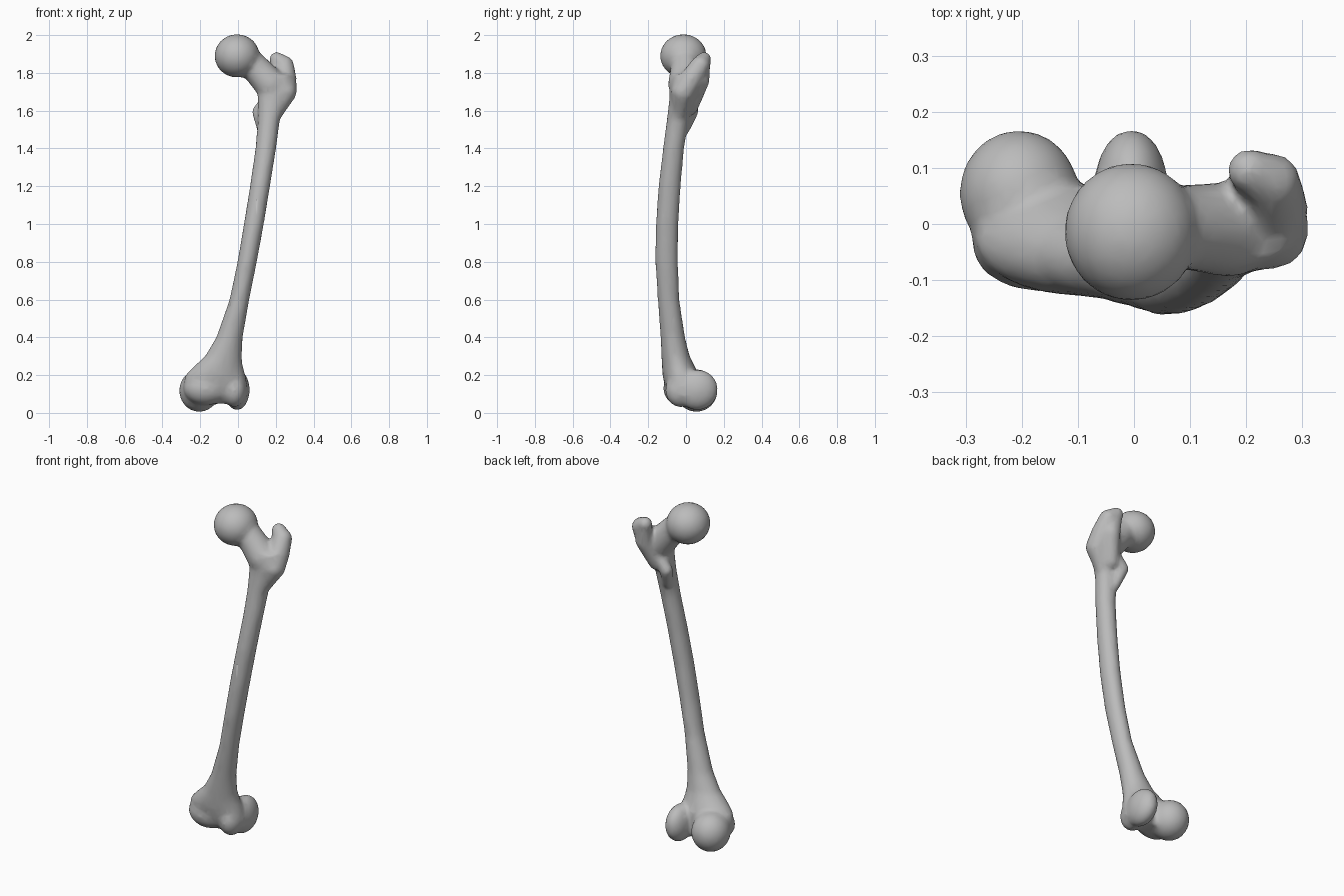
import bpy, bmesh
from math import pi, sin, cos
from mathutils import Vector, Matrix

cube = bpy.data.objects.get("Cube")
if cube:
    bpy.data.objects.remove(cube)

SIDES = 24
bm = bmesh.new()


def skin_rings(rings):
    """Bridge a list of point rings into a closed tube."""
    loops = [[bm.verts.new(p) for p in ring] for ring in rings]
    faces = [bm.faces.new(loops[0]), bm.faces.new(loops[-1])]
    for low, high in zip(loops, loops[1:]):
        for i in range(SIDES):
            j = (i + 1) % SIDES
            faces.append(bm.faces.new((low[i], low[j], high[j], high[i])))
    bmesh.ops.recalc_face_normals(bm, faces=faces)


def column(sections):
    """Horizontal oval sections given as z, x range, y range."""
    rings = []
    for z, x0, x1, y0, y1 in sections:
        ring = []
        for i in range(SIDES):
            a = 2 * pi * i / SIDES
            ring.append(((x0 + x1) / 2 + (x1 - x0) / 2 * cos(a),
                         (y0 + y1) / 2 + (y1 - y0) / 2 * sin(a), z))
        rings.append(ring)
    skin_rings(rings)


def ball(centre, size, tilt=0.0, axis='X'):
    """Ellipsoid with given half sizes."""
    m = (Matrix.Translation(centre) @ Matrix.Rotation(tilt, 4, axis)
         @ Matrix.Diagonal((*size, 1)))
    bmesh.ops.create_uvsphere(bm, u_segments=SIDES, v_segments=16, radius=1, matrix=m)


def limb(path):
    """Round tapered limb through (point, radius) pairs, with ball joints."""
    for (p, r), (q, s) in zip(path, path[1:]):
        p, q = Vector(p), Vector(q)
        turn = (q - p).to_track_quat('Z', 'Y')
        rings = []
        for c, rad in ((p, r), (q, s)):
            rings.append([c + turn @ Vector((rad * cos(2 * pi * i / SIDES),
                                             rad * sin(2 * pi * i / SIDES), 0))
                          for i in range(SIDES)])
        skin_rings(rings)
    for p, r in path:
        ball(p, (r, r, r))


# Bowed shaft flaring into the lower end
column([
    (.05, -.24, .03, -.05, .06),
    (.09, -.28, .05, -.09, .07),
    (.14, -.29, .05, -.11, .07),
    (.2, -.28, .04, -.125, .07),
    (.25, -.23, .025, -.128, .045),
    (.3, -.175, .02, -.13, .02),
    (.4, -.115, .025, -.135, -.005),
    (.6, -.045, .06, -.15, -.035),
    (.8, -.003, .1, -.163, -.042),
    (1, .031, .137, -.16, -.04),
    (1.2, .063, .17, -.146, -.028),
    (1.4, .092, .202, -.122, -.01),
    (1.55, .105, .222, -.102, .015),
    (1.65, .105, .26, -.09, .03),
    (1.72, .1, .295, -.085, .05),
    (1.79, .12, .285, -.07, .05),
])

# Condyles
ball((-.205, .055, .118), (.107, .113, .113))
ball((-.005, .06, .122), (.067, .11, .108))
ball((-.17, -.035, .13), (.12, .085, .09))
ball((-.02, -.03, .12), (.065, .08, .09))

# Head and neck
ball((-.005, -.014, 1.89), (.12, .124, .115))
limb([((.01, -.01, 1.88), .1), ((.085, -.005, 1.835), .075), ((.17, -.01, 1.74), .085)])

# Greater trochanter: a curved crest with a hooked tip
limb([((.205, .095, 1.872), .04), ((.245, .075, 1.84), .052),
      ((.25, .03, 1.77), .06), ((.245, -.015, 1.7), .066), ((.2, -.03, 1.6), .045)])
limb([((.21, .09, 1.86), .04), ((.225, .075, 1.76), .05), ((.18, .02, 1.62), .045)])

# Lesser trochanter and the ridge leading to it
limb([((.22, .06, 1.73), .035), ((.15, .03, 1.65), .032),
      ((.11, .03, 1.595), .037), ((.13, -.01, 1.5), .03)])

mesh = bpy.data.meshes.new("thigh_bone")
bm.to_mesh(mesh)
bm.free()
bone = bpy.data.objects.new("thigh_bone", mesh)
bpy.context.collection.objects.link(bone)

# Plain grey bone
grey = bpy.data.materials.new("bone_grey")
grey.use_nodes = True
grey.diffuse_color = (.5, .5, .5, 1)
grey.node_tree.nodes["Principled BSDF"].inputs["Base Color"].default_value = (.5, .5, .5, 1)
mesh.materials.append(grey)

# Fuse the parts, soften the joins and thin the mesh
fuse = bone.modifiers.new("fuse", 'REMESH')
fuse.mode = 'VOXEL'
fuse.voxel_size = .01
fuse.use_smooth_shade = True
soften = bone.modifiers.new("soften", 'SMOOTH')
soften.factor = .5
soften.iterations = 14
thin = bone.modifiers.new("thin", 'DECIMATE')
thin.ratio = .2
